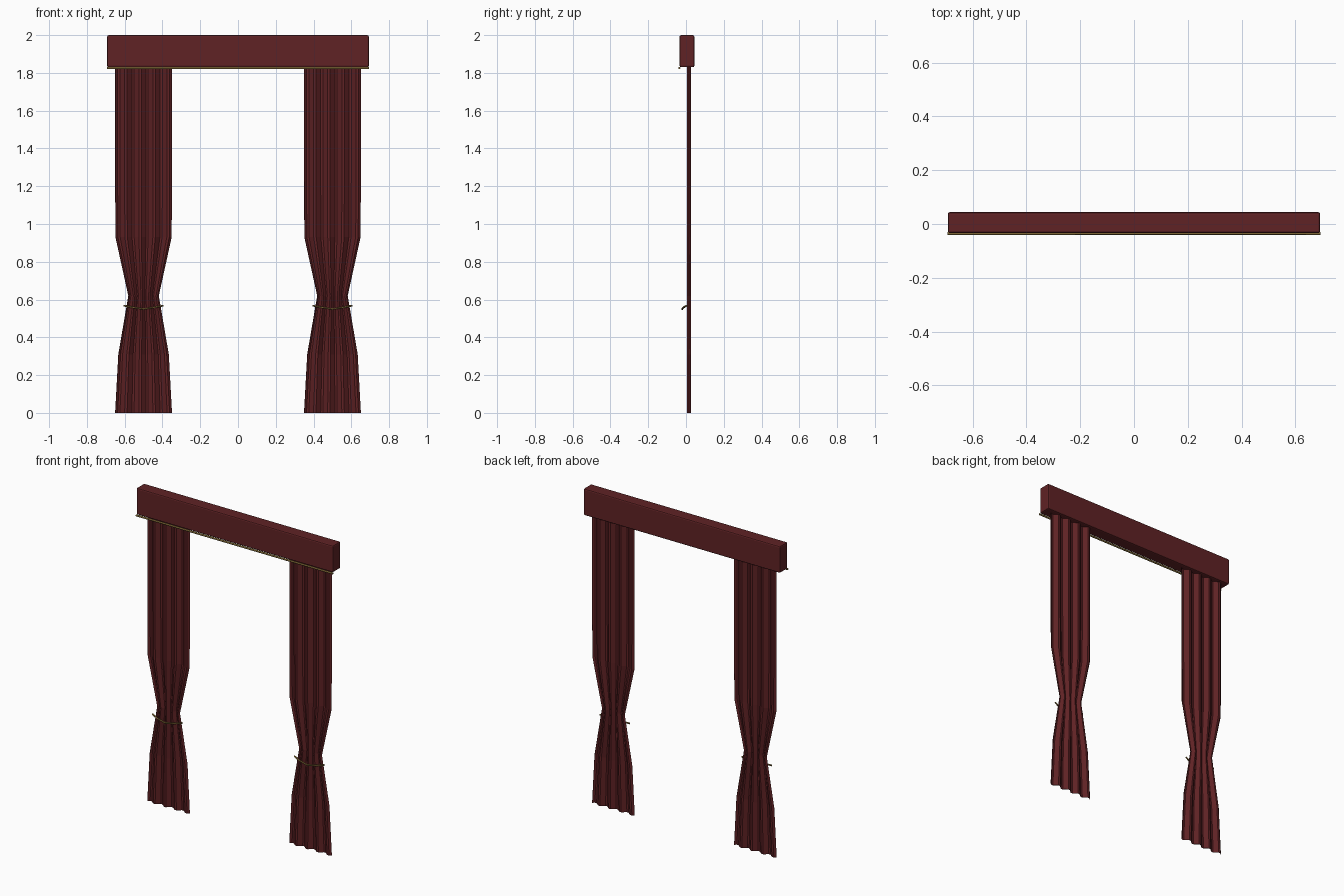
import bpy
import bmesh
import math

cube = bpy.data.objects.get("Cube")
if cube:
    bpy.data.objects.remove(cube, do_unlink=True)


def make_material(name, color):
    mat = bpy.data.materials.new(name)
    mat.use_nodes = True
    mat.diffuse_color = color
    bsdf = mat.node_tree.nodes["Principled BSDF"]
    bsdf.inputs["Base Color"].default_value = color
    bsdf.inputs["Roughness"].default_value = 0.8
    return mat


red = make_material("burgundy_cloth", (0.115, 0.016, 0.018, 1))
gold = make_material("dull_gold", (0.23, 0.15, 0.04, 1))


def add_object(name, bm, mat):
    mesh = bpy.data.meshes.new(name)
    bm.to_mesh(mesh)
    bm.free()
    mesh.materials.append(mat)
    obj = bpy.data.objects.new(name, mesh)
    bpy.context.collection.objects.link(obj)
    return obj


def make_rod(name, points, radius):
    curve = bpy.data.curves.new(name, "CURVE")
    curve.dimensions = "3D"
    curve.bevel_depth = radius
    curve.bevel_resolution = 1
    curve.use_fill_caps = True
    spline = curve.splines.new("POLY")
    spline.points.add(len(points) - 1)
    for point, co in zip(spline.points, points):
        point.co = (*co, 1)
    curve.materials.append(gold)
    obj = bpy.data.objects.new(name, curve)
    bpy.context.collection.objects.link(obj)


# Pelmet box with softened edges
bm = bmesh.new()
bmesh.ops.create_cube(bm, size=1)
bmesh.ops.scale(bm, vec=(1.385, 0.078, 0.17), verts=bm.verts)
bmesh.ops.translate(bm, vec=(0, 0.005, 1.915), verts=bm.verts)
pelmet = add_object("pelmet", bm, red)
bevel = pelmet.modifiers.new("soft_edges", "BEVEL")
bevel.width = 0.008
bevel.segments = 2

# Gold trim along the lower front edge
make_rod("pelmet_trim", [(-0.693, -0.035, 1.826), (0.693, -0.035, 1.826)], 0.006)

# Curtain outline: height and half width, gathered at the tie
PROFILE = [(0, 0.15), (0.31, 0.133), (0.62, 0.08), (0.93, 0.148),
           (1.24, 0.15), (1.55, 0.15), (1.88, 0.15)]
PLEATS = 4
STEPS = PLEATS * 6


def make_curtain(name, center):
    bm = bmesh.new()
    rows = []
    for z, half in PROFILE:
        row = []
        for i in range(STEPS + 1):
            t = i / STEPS
            wave = math.sin(t * PLEATS * math.tau)
            row.append(bm.verts.new((center + (2 * t - 1) * half,
                                     0.016 + 0.012 * wave, z)))
        rows.append(row)
    for low, high in zip(rows, rows[1:]):
        for i in range(STEPS):
            bm.faces.new((low[i], low[i + 1], high[i + 1], high[i]))
    cloth = add_object(name, bm, red)
    thick = cloth.modifiers.new("cloth_thickness", "SOLIDIFY")
    thick.thickness = 0.002
    thick.offset = 0


for side, sign in (("left", 1), ("right", -1)):
    center = 0.5 * sign
    make_curtain(side + "_curtain", center)
    # Tie-back cord sagging across the front
    make_rod(side + "_tie_back",
             [(center + x, y, z) for x, y, z in
              ((-0.105, 0.004, 0.568), (-0.06, -0.012, 0.559), (0, -0.02, 0.55),
               (0.06, -0.012, 0.559), (0.105, 0.004, 0.568))], 0.005)
